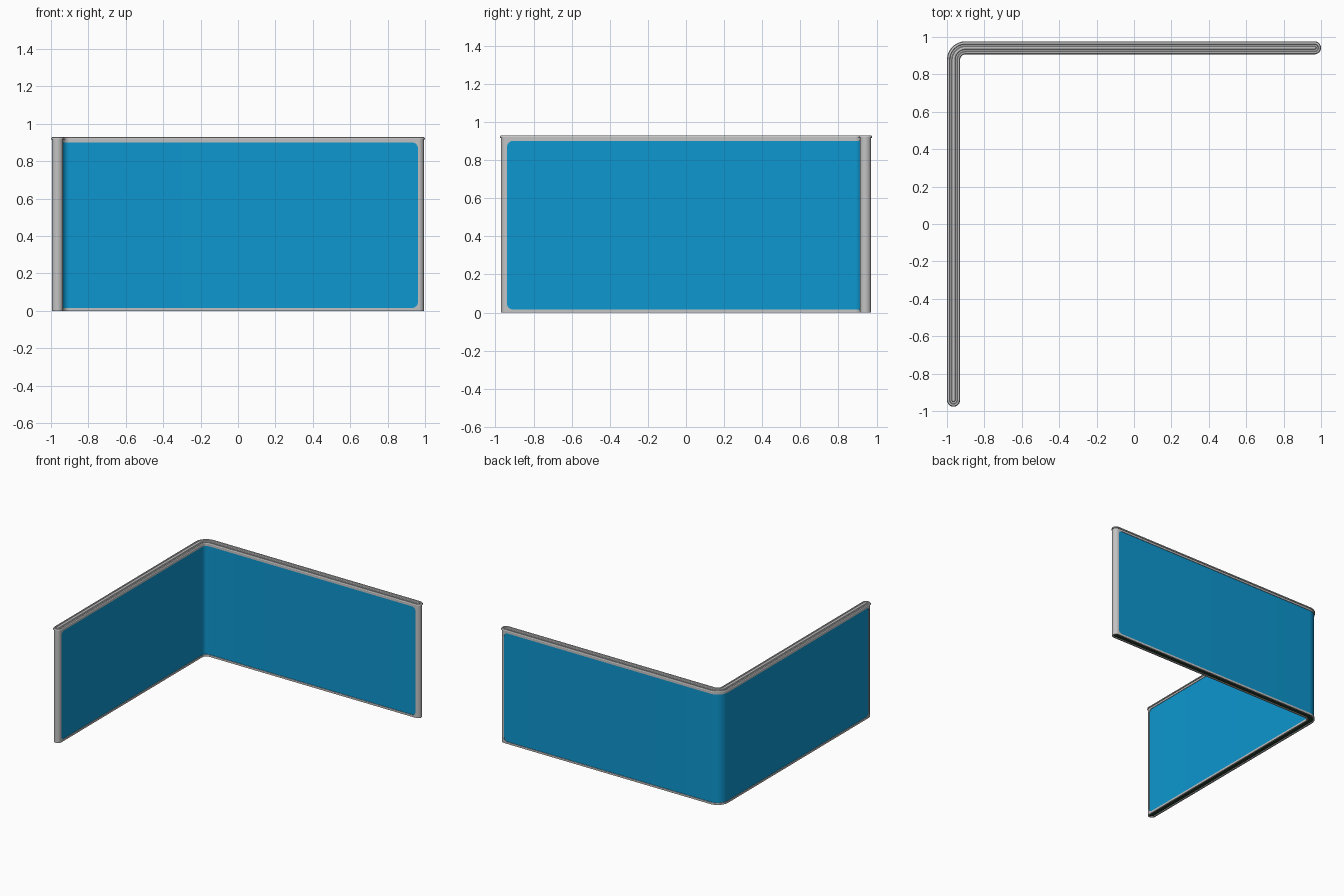
import bpy, bmesh, math
from mathutils import Vector

if "Cube" in bpy.data.objects:
    bpy.data.objects.remove(bpy.data.objects["Cube"])


def material(name, rgb):
    m = bpy.data.materials.new(name)
    m.diffuse_color = (*rgb, 1)
    m.use_nodes = True
    m.node_tree.nodes["Principled BSDF"].inputs["Base Color"].default_value = m.diffuse_color
    return m


GREY = material("light grey metal", (0.55, 0.55, 0.55))
BLUE = material("blue panel", (0.004, 0.31, 0.63))
DARK = material("dark green base", (0.015, 0.04, 0.018))

# Centre line of the L-shaped wall: (position, left normal)
START, END = Vector((-0.965, -0.942)), Vector((0.965, 0.942))
BEND, CENTRE = 0.065, Vector((-0.90, 0.877))
path = [(START, Vector((-1, 0)))]
for i in range(13):
    a = math.pi - i / 12 * math.pi / 2
    n = Vector((math.cos(a), math.sin(a)))
    path.append((CENTRE + n * BEND, n))
path.append((END, Vector((0, 1))))


def outline(r):
    """Round-ended outline at distance r around the centre line."""
    pts = [p + n * r for p, n in path]
    for i in range(1, 12):
        a = math.pi / 2 - i / 12 * math.pi
        pts.append(END + r * Vector((math.cos(a), math.sin(a))))
    pts += [p - n * r for p, n in reversed(path)]
    for i in range(1, 12):
        a = -i / 12 * math.pi
        pts.append(START + r * Vector((math.cos(a), math.sin(a))))
    return pts


def loft(name, rings, mat, closed=False):
    """Join rings of 3D points; cap the ends, or close back on the first."""
    bm = bmesh.new()
    vs = [[bm.verts.new(p) for p in ring] for ring in rings]
    n = len(vs[0])
    pairs = list(zip(vs, vs[1:])) + ([(vs[-1], vs[0])] if closed else [])
    for lo, hi in pairs:
        for i in range(n):
            j = (i + 1) % n
            bm.faces.new((lo[i], lo[j], hi[j], hi[i]))
    if not closed:
        bm.faces.new(vs[0][::-1])
        bm.faces.new(vs[-1])
    bmesh.ops.recalc_face_normals(bm, faces=bm.faces)
    me = bpy.data.meshes.new(name)
    bm.to_mesh(me)
    bm.free()
    me.materials.append(mat)
    ob = bpy.data.objects.new(name, me)
    bpy.context.collection.objects.link(ob)
    bpy.ops.object.select_all(action='DESELECT')
    ob.select_set(True)
    bpy.context.view_layer.objects.active = ob
    bpy.ops.object.shade_smooth_by_angle(angle=math.radians(30))
    return ob


def rail(name, profile, mat, closed=False):
    return loft(name, [[(p.x, p.y, z) for p in outline(r)] for r, z in profile], mat, closed)


R = 0.030          # half thickness of the frame
LOW, HIGH = 0.016, 0.900   # panel opening

# Top rail with overhanging grooved cap
rail("top_rail", [(R, HIGH), (R, 0.915), (0.035, 0.916), (0.035, 0.922), (0.031, 0.928),
                  (0.021, 0.930), (0.018, 0.925), (0.010, 0.925), (0.007, 0.929),
                  (0.003, 0.929)], GREY)

# Bottom channel rail and its dark filling
rail("bottom_rail", [(R, 0), (R, LOW), (0.018, LOW), (0.018, 0)], GREY, True)
rail("base_strip", [(0.019, 0.006), (0.019, 0.013)], DARK)

# Blue panel, slightly recessed in the frame
T = 0.026
loft("panel", [[(*(p + n * T), 0.012), (*(p + n * T), 0.905),
                (*(p - n * T), 0.905), (*(p - n * T), 0.012)] for p, n in path], BLUE)

# End posts with rounded corner pieces where they meet the rails
EDGE, F = 0.003, 0.03
for label, end, t in (("front", START, Vector((0, 1))), ("right", END, Vector((-1, 0)))):
    n = Vector((-t.y, t.x))
    flat = [end + t * EDGE + n * R]
    for i in range(17):
        a = math.pi / 2 + i / 16 * math.pi
        flat.append(end + t * R * math.cos(a) + n * R * math.sin(a))
    flat.append(end + t * EDGE - n * R)
    loft(label + "_post", [[(p.x, p.y, z) for p in flat] for z in (0.012, HIGH)], GREY)
    for level, z0, up in (("lower", LOW, 1), ("upper", HIGH, -1)):
        shape = [(0, 0)]
        for i in range(9):
            a = math.pi + i / 8 * math.pi / 2
            shape.append((F + F * math.cos(a), F + F * math.sin(a)))
        loft(f"{label}_{level}_corner",
             [[(*(end + t * (EDGE + u) + n * s), z0 + up * w) for u, w in shape]
              for s in (-R, R)], GREY)
